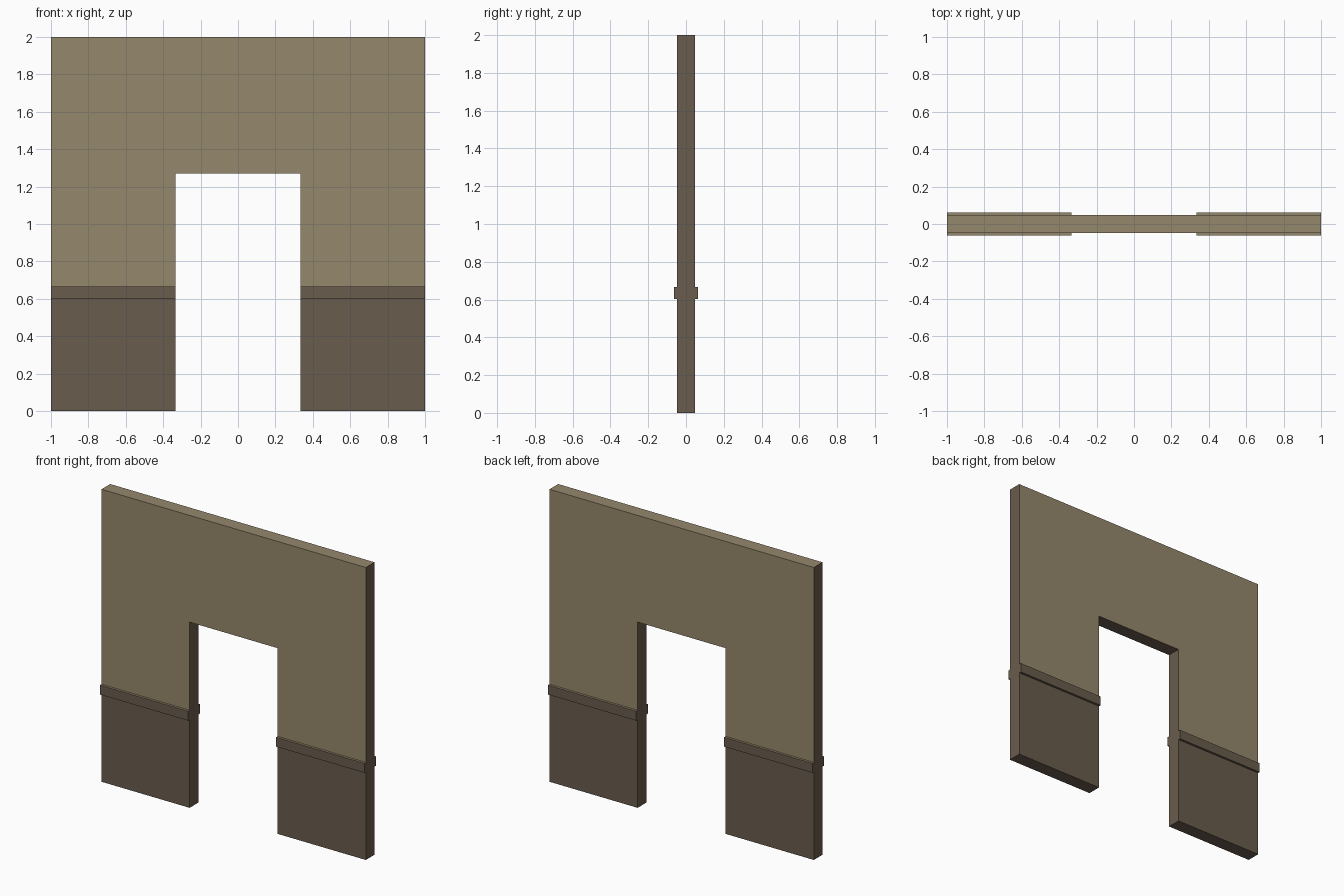
import bpy, bmesh
from mathutils import Vector

if "Cube" in bpy.data.objects:
    bpy.data.objects.remove(bpy.data.objects["Cube"])

HALF_W, HEIGHT = 1.0, 2.0
DOOR_X, DOOR_Z = 0.333, 1.27
WALL_Y, RAIL_Y = 0.047, 0.0625
RAIL_LOW, RAIL_TOP = 0.602, 0.667


def material(name, rgb):
    m = bpy.data.materials.new(name)
    m.diffuse_color = (*rgb, 1.0)
    m.use_nodes = True
    m.node_tree.nodes["Principled BSDF"].inputs["Base Color"].default_value = m.diffuse_color
    return m


tan = material("tan_plaster", (0.300, 0.241, 0.148))
brown = material("dark_brown_wood", (0.141, 0.107, 0.074))


def finish(name, bm, is_tan):
    """Colour the faces by rule and link the object."""
    bmesh.ops.recalc_face_normals(bm, faces=bm.faces)
    bm.normal_update()
    for f in bm.faces:
        f.material_index = 0 if is_tan(f) else 1
    me = bpy.data.meshes.new(name)
    bm.to_mesh(me)
    bm.free()
    me.materials.append(tan)
    me.materials.append(brown)
    ob = bpy.data.objects.new(name, me)
    bpy.context.collection.objects.link(ob)
    return ob


# Wall with doorway: outline extruded through its thickness
outline = [(-HALF_W, 0), (-DOOR_X, 0), (-DOOR_X, DOOR_Z), (DOOR_X, DOOR_Z),
           (DOOR_X, 0), (HALF_W, 0), (HALF_W, HEIGHT), (-HALF_W, HEIGHT)]
bm = bmesh.new()
face = bm.faces.new([bm.verts.new((x, -WALL_Y, z)) for x, z in outline])
ext = bmesh.ops.extrude_face_region(bm, geom=[face])
verts = [g for g in ext["geom"] if isinstance(g, bmesh.types.BMVert)]
bmesh.ops.translate(bm, verts=verts, vec=(0, 2 * WALL_Y, 0))
# Cut at the rail and door head so the lower panels are separate faces
for z in ((RAIL_LOW + RAIL_TOP) / 2, DOOR_Z):
    bmesh.ops.bisect_plane(bm, geom=bm.verts[:] + bm.edges[:] + bm.faces[:],
                           dist=1e-5, plane_co=(0, 0, z), plane_no=(0, 0, 1))


def wall_is_tan(f):
    if f.normal.z > 0.5:
        return True
    return abs(f.normal.y) > 0.5 and f.calc_center_median().z > RAIL_LOW


finish("doorway_wall", bm, wall_is_tan)

# Chair rails: both sides of the doorway, front and back
for sx, side in ((-1, "left"), (1, "right")):
    for sy, facing in ((-1, "front"), (1, "back")):
        bm = bmesh.new()
        bmesh.ops.create_cube(bm, size=1)
        bmesh.ops.scale(bm, verts=bm.verts, vec=(
            HALF_W - DOOR_X, RAIL_Y - WALL_Y, RAIL_TOP - RAIL_LOW))
        bmesh.ops.translate(bm, verts=bm.verts, vec=Vector((
            sx * (HALF_W + DOOR_X) / 2, sy * (RAIL_Y + WALL_Y) / 2,
            (RAIL_LOW + RAIL_TOP) / 2)))
        finish(f"{facing}_{side}_chair_rail", bm, lambda f: f.normal.z > 0.5)
